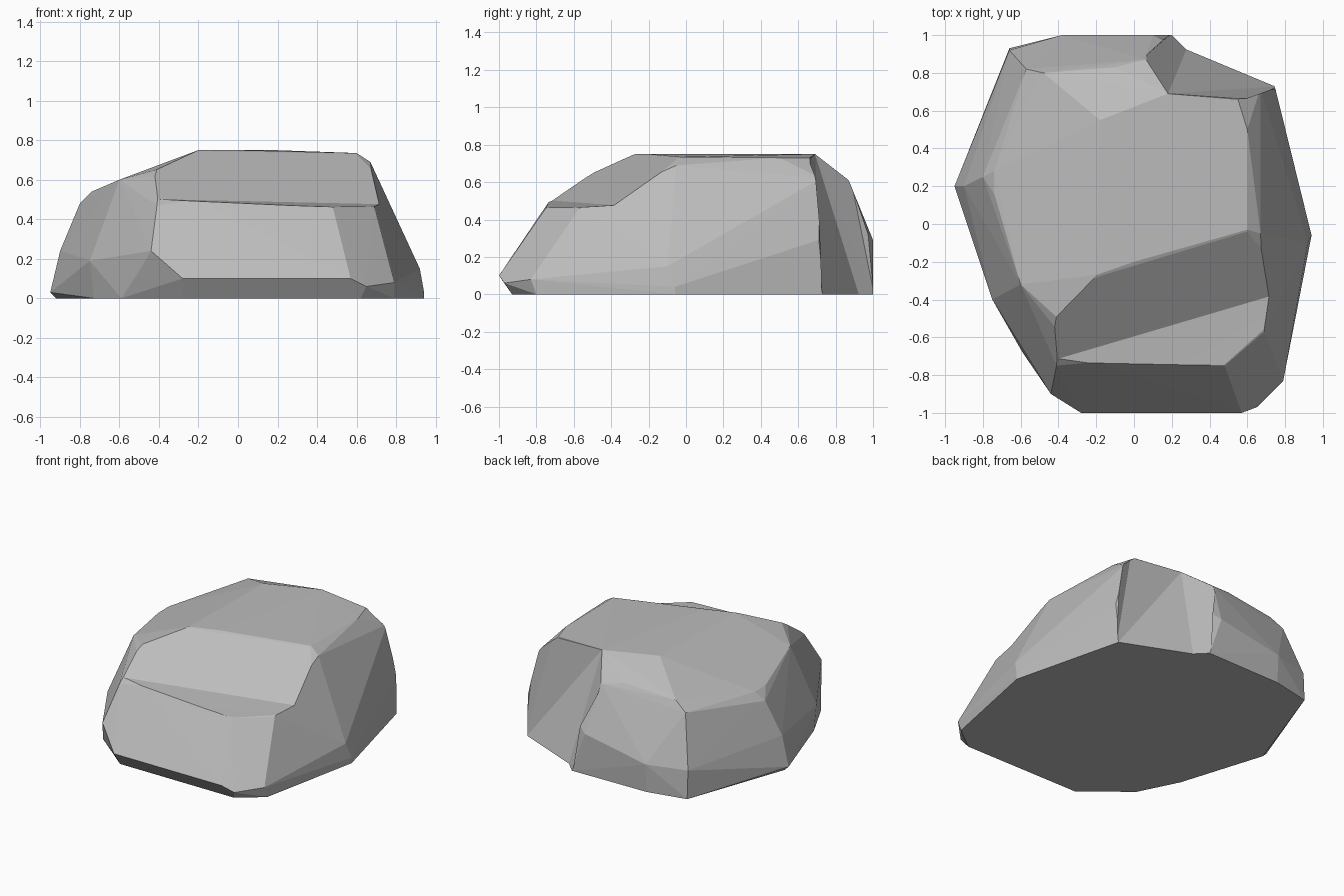
import bpy
import bmesh

cube = bpy.data.objects.get("Cube")
if cube:
    bpy.data.objects.remove(cube, do_unlink=True)

stone = bpy.data.materials.new("grey stone")
stone.use_nodes = True
stone.diffuse_color = (0.5, 0.5, 0.5, 1)
stone.node_tree.nodes["Principled BSDF"].inputs["Base Color"].default_value = (0.5, 0.5, 0.5, 1)


def hull_object(name, points):
    """Wrap a convex faceted skin around a set of corner points."""
    bm = bmesh.new()
    for point in points:
        bm.verts.new(point)
    result = bmesh.ops.convex_hull(bm, input=bm.verts[:])
    spare = set(result["geom_interior"]) | set(result["geom_unused"])
    spare = [v for v in spare if isinstance(v, bmesh.types.BMVert) and v.is_valid]
    bmesh.ops.delete(bm, geom=spare, context="VERTS")
    bmesh.ops.recalc_face_normals(bm, faces=bm.faces[:])
    mesh = bpy.data.meshes.new(name)
    bm.to_mesh(mesh)
    bm.free()
    mesh.materials.append(stone)
    obj = bpy.data.objects.new(name, mesh)
    bpy.context.collection.objects.link(obj)
    return obj


def carve(target, cutter):
    """Chip a piece out of the target, keeping the cutter hidden."""
    cutter.hide_render = True
    cutter.hide_set(True)
    mod = target.modifiers.new(cutter.name, "BOOLEAN")
    mod.operation = "DIFFERENCE"
    mod.solver = "EXACT"
    mod.object = cutter
    bpy.context.view_layer.objects.active = target
    bpy.ops.object.modifier_apply(modifier=mod.name)


# Flat underside outline
ground = [(x, y, 0) for x, y in (
    (-.28, -.93), (-.59, -.68), (-.73, -.4), (-.92, .2), (-.66, .93), (-.38, .99),
    (.2, 1), (.74, .74), (.94, -.06), (.79, -.8), (.62, -.93))]

# Undercut foot and the widest part of the sides
foot = [(-.28, -1, .1), (.57, -1, .1), (.65, -.97, .06), (.79, -.83, .08),
        (.94, -.06, .04), (.92, -.1, .15), (-.52, -.78, .1), (-.75, -.4, .19),
        (-.95, .2, .03), (-.9, .2, .24), (-.44, -.9, .24), (-.38, 1, .2),
        (.1, 1, .29), (-.66, .92, .2), (.75, .71, .29)]

# Edge of the front shelf and the shoulder running round the stone
shoulder = [(-.41, -.75, .47), (-.2, -.73, .5), (.48, -.75, .46), (.69, -.57, .46),
            (-.4, -.57, .62), (-.38, -.52, .66), (-.6, -.32, .6), (-.74, .16, .54),
            (-.74, .28, .54), (-.8, .25, .48), (-.57, .82, .55), (-.48, .8, .61),
            (-.1, .83, .64), (.06, .87, .61), (.67, .72, .62), (.7, 0, .62)]

# Nearly level top
plateau = [(-.2, -.27, .75), (-.18, .55, .75), (0, -.2, .75), (.6, -.03, .735),
           (.67, -.05, .69), (.6, .5, .73), (.55, .66, .73), (.18, .69, .75)]

rock = hull_object("rock", ground + foot + shoulder + plateau)

# Wedge that leaves the front shelf and the slope behind it
front_notch = hull_object("front_notch_cutter", [
    (-1, -.89, .515), (1, -.3, .47), (-1, -.29, .915), (1, .3, .87),
    (-1, -1.5, .47), (1, -1.2, .42), (-1, -1.5, 1), (1, -1.2, 1)])
carve(rock, front_notch)

# Chip out of the back corner
inner = [(.18, .69, .75), (.58, .66, .74), (.05, .88, .62)]
back_notch = hull_object("back_notch_cutter", inner + [(x, y, .95) for x, y, z in inner] + [
    (.28, .93, -.02), (.76, .73, -.02), (.2, 1.01, -.02), (.75, .72, .5),
    (.5, 1.3, -.02), (.5, 1.3, .95), (.85, .9, .95), (.9, .9, -.02)])
carve(rock, back_notch)

# Crisp flat facets
for face in rock.data.polygons:
    face.use_smooth = False
